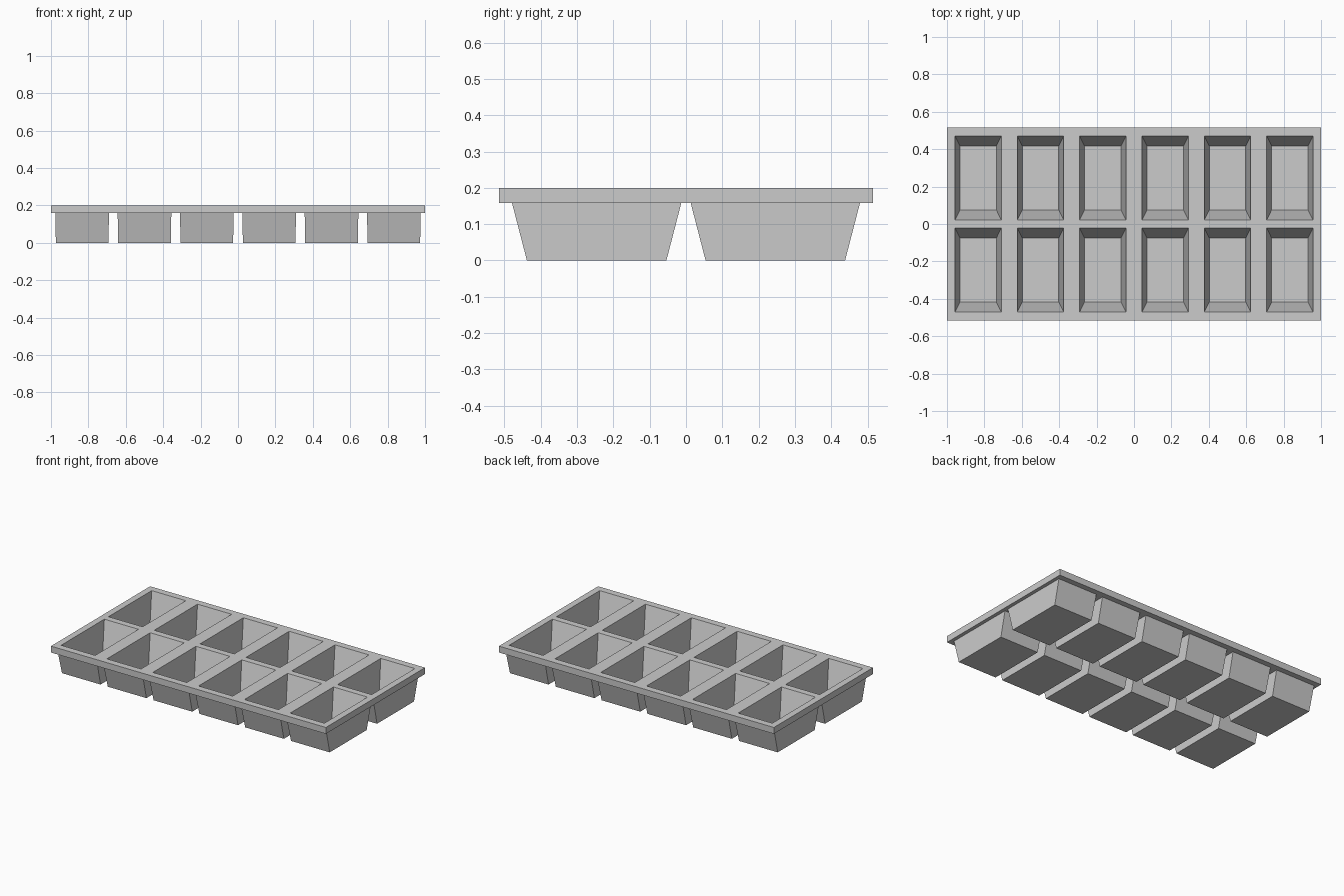
import bpy, bmesh

if "Cube" in bpy.data.objects:
    bpy.data.objects.remove(bpy.data.objects["Cube"])

XS = [(-5 + 2 * i) / 6 for i in range(6)]   # cup columns
YS = [-0.246, 0.246]                        # cup rows
RIM_X, RIM_Y, RIM_Z, TOP = 1.0, 0.515, 0.158, 0.2


def add_frustum(bm, cx, cy, low, high):
    """Tapered box; low and high are (half x, half y, z)."""
    lo, hi = [[bm.verts.new((cx + sx * hx, cy + sy * hy, z))
               for sx, sy in ((-1, -1), (1, -1), (1, 1), (-1, 1))]
              for hx, hy, z in (low, high)]
    bm.faces.new(lo[::-1])
    bm.faces.new(hi)
    for i in range(4):
        j = (i + 1) % 4
        bm.faces.new((lo[i], lo[j], hi[j], hi[i]))


def make_object(name, centres, low, high):
    bm = bmesh.new()
    for cx, cy in centres:
        add_frustum(bm, cx, cy, low, high)
    mesh = bpy.data.meshes.new(name)
    bm.to_mesh(mesh)
    bm.free()
    obj = bpy.data.objects.new(name, mesh)
    bpy.context.collection.objects.link(obj)
    return obj


def extend(low, high, z):
    """Continue the taper from low through high to height z."""
    t = (z - low[2]) / (high[2] - low[2])
    return tuple(a + (b - a) * t for a, b in zip(low, high))


def boolean(target, cutter, operation):
    mod = target.modifiers.new(cutter.name, 'BOOLEAN')
    mod.operation = operation
    mod.solver = 'EXACT'
    mod.object = cutter
    cutter.hide_render = True
    cutter.hide_set(True)


cups = [(x, y) for x in XS for y in YS]

# Flat rim plate
tray = make_object("ice_tray", [(0, 0)], (RIM_X, RIM_Y, RIM_Z), (RIM_X, RIM_Y, TOP))

# Tapered cup bodies, running up into the rim
low, high = (0.1405, 0.192, 0.0), (0.1435, 0.233, RIM_Z)
bodies = make_object("cup_bodies", cups, low, extend(low, high, 0.18))
boolean(tray, bodies, 'UNION')

# Tapered cavities, open at the top
low, high = (0.097, 0.17, 0.02), (0.124, 0.2245, TOP)
cavities = make_object("cup_cavities", cups, low, extend(low, high, 0.23))
boolean(tray, cavities, 'DIFFERENCE')
